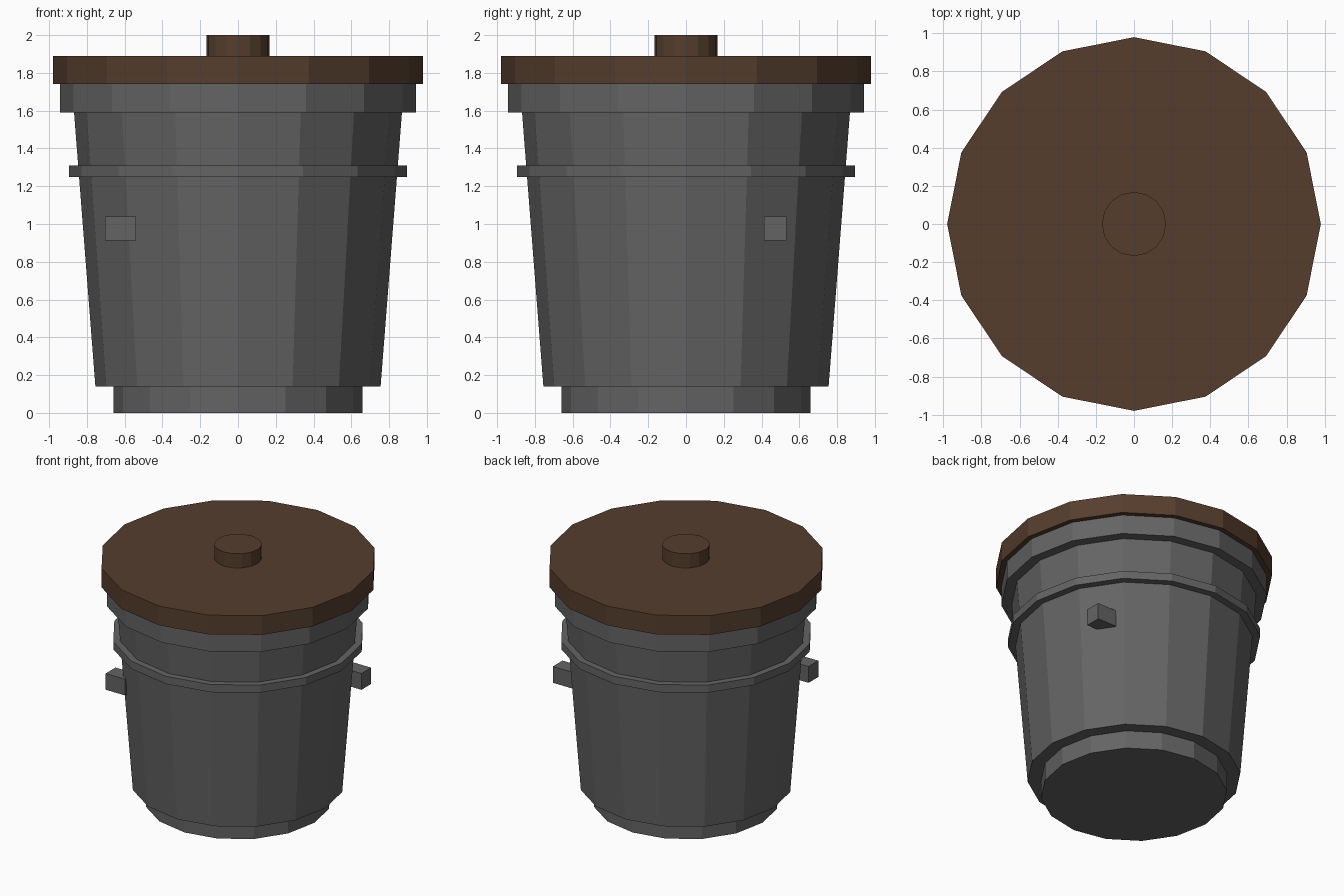
import bpy, bmesh, math
from mathutils import Matrix, Vector

if "Cube" in bpy.data.objects:
    bpy.data.objects.remove(bpy.data.objects["Cube"])


def material(name, rgb):
    m = bpy.data.materials.new(name)
    m.diffuse_color = (*rgb, 1.0)
    m.use_nodes = True
    m.node_tree.nodes["Principled BSDF"].inputs["Base Color"].default_value = m.diffuse_color
    return m


GREY = material("dark_grey_metal", (0.127, 0.127, 0.127))
BROWN = material("dark_brown_wood", (0.091, 0.048, 0.027))


def add_object(name, bm, mat):
    mesh = bpy.data.meshes.new(name)
    bm.to_mesh(mesh)
    bm.free()
    mesh.materials.append(mat)
    obj = bpy.data.objects.new(name, mesh)
    bpy.context.collection.objects.link(obj)
    return obj


def drum(name, r_bottom, r_top, z0, z1, mat, sides=16):
    """Flat-sided capped cone with a corner on the +x axis."""
    bm = bmesh.new()
    rings = []
    for r, z in ((r_bottom, z0), (r_top, z1)):
        rings.append([bm.verts.new((r * math.cos(math.tau * i / sides),
                                    r * math.sin(math.tau * i / sides), z))
                      for i in range(sides)])
    low, high = rings
    for i in range(sides):
        j = (i + 1) % sides
        bm.faces.new((low[i], low[j], high[j], high[i]))
    bm.faces.new(low[::-1])
    bm.faces.new(high)
    return add_object(name, bm, mat)


def block(name, centre, size, mat):
    bm = bmesh.new()
    bmesh.ops.create_cube(bm, size=1.0, matrix=Matrix.LocRotScale(
        Vector(centre), None, Vector(size)))
    return add_object(name, bm, mat)


# Bucket: foot, tapered body, hoop and rim
drum("foot", 0.66, 0.66, 0.0, 0.14, GREY)
drum("body", 0.755, 0.868, 0.14, 1.59, GREY)
drum("hoop", 0.896, 0.896, 1.25, 1.31, GREY)
drum("rim", 0.942, 0.942, 1.59, 1.74, GREY)

# Lid and knob
drum("lid", 0.98, 0.98, 1.74, 1.89, BROWN)
drum("knob", 0.168, 0.168, 1.89, 2.0, BROWN, 16)

# Two side lugs on roughly opposite sides
for name, angle in (("lug_back_right", 34.2), ("lug_front_left", 222.2)):
    a = math.radians(angle)
    block(name, (0.84 * math.cos(a), 0.84 * math.sin(a), 0.975),
          (0.166, 0.12, 0.127), GREY)
